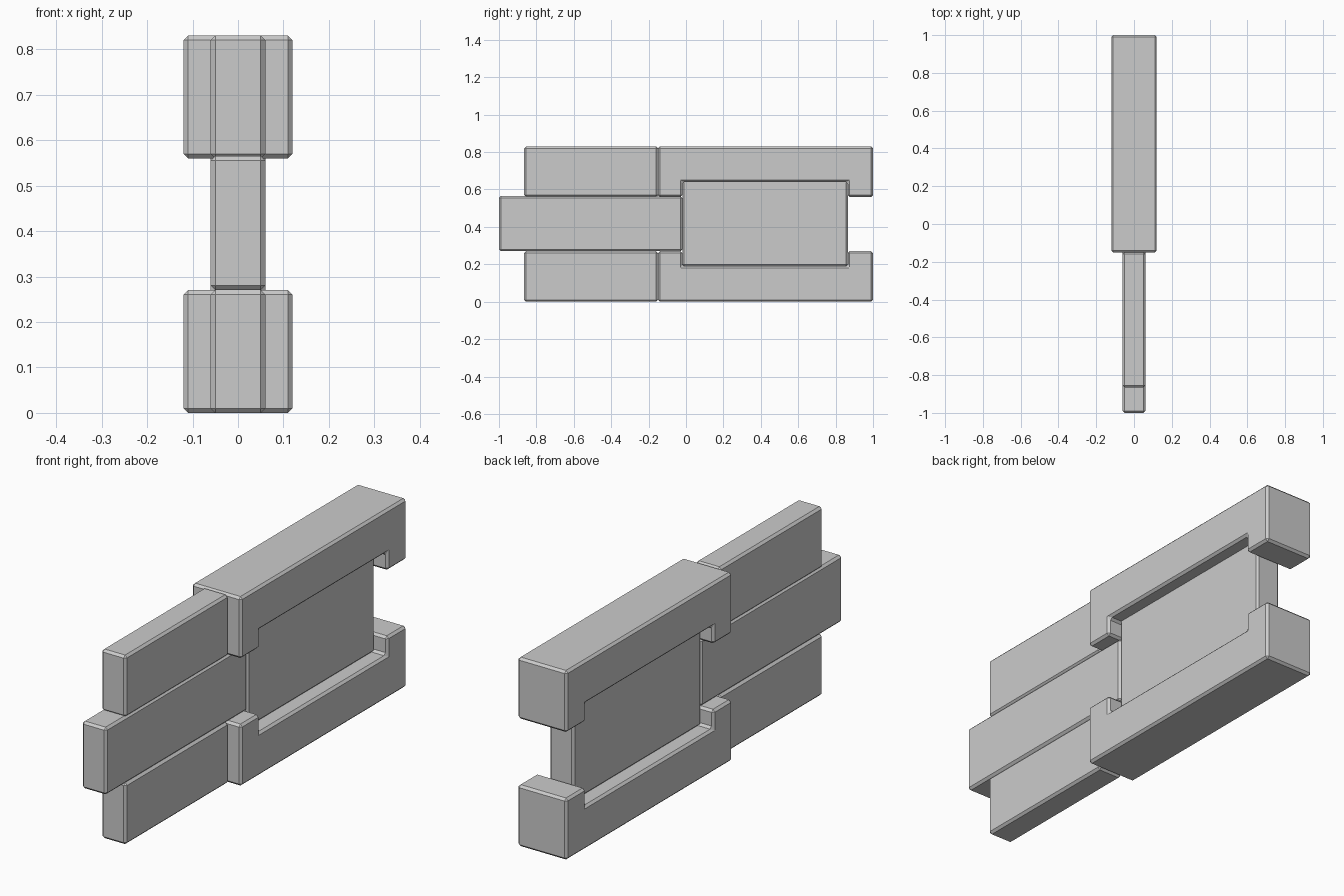
import bpy, bmesh

cube = bpy.data.objects.get("Cube")
if cube:
    bpy.data.objects.remove(cube, do_unlink=True)

grey = bpy.data.materials.new("plain grey")
grey.use_nodes = True
colour = (0.6, 0.6, 0.6, 1)
grey.diffuse_color = colour
grey.node_tree.nodes["Principled BSDF"].inputs["Base Color"].default_value = colour


def slab(name, profile, half_width):
    """Extrude a side profile of (y, z) points across x and chamfer its edges."""
    bm = bmesh.new()
    face = bm.faces.new([bm.verts.new((-half_width, y, z)) for y, z in profile])
    grown = bmesh.ops.extrude_face_region(bm, geom=[face])["geom"]
    verts = [v for v in grown if isinstance(v, bmesh.types.BMVert)]
    bmesh.ops.translate(bm, verts=verts, vec=(2 * half_width, 0, 0))
    bmesh.ops.recalc_face_normals(bm, faces=bm.faces)
    mesh = bpy.data.meshes.new(name)
    bm.to_mesh(mesh)
    bm.free()
    mesh.materials.append(grey)
    obj = bpy.data.objects.new(name, mesh)
    bpy.context.collection.objects.link(obj)
    bevel = obj.modifiers.new("chamfer", 'BEVEL')
    bevel.width = 0.01
    bevel.segments = 1
    return obj


def box(y0, y1, z0, z1):
    return [(y0, z0), (y1, z0), (y1, z1), (y0, z1)]


THIN, WIDE = 0.06, 0.12
HEIGHT = 0.83

# Central bar and the panel behind it
slab("middle_bar", box(-1, -0.02, 0.27, 0.565), THIN)
slab("centre_panel", box(-0.02, 0.865, 0.19, 0.65), THIN)

# Thin outer bars and the notched wide brackets, lower and mirrored upper
bar = box(-0.865, -0.15, 0, 0.27)
bracket = [(-0.15, 0), (1, 0), (1, 0.27), (0.865, 0.27),
           (0.865, 0.19), (-0.02, 0.19), (-0.02, 0.27), (-0.15, 0.27)]
for side in ("lower", "upper"):
    for part, profile, width in (("bar", bar, THIN), ("bracket", bracket, WIDE)):
        if side == "upper":
            profile = [(y, HEIGHT - z) for y, z in profile]
        slab(f"{side}_{part}", profile, width)
